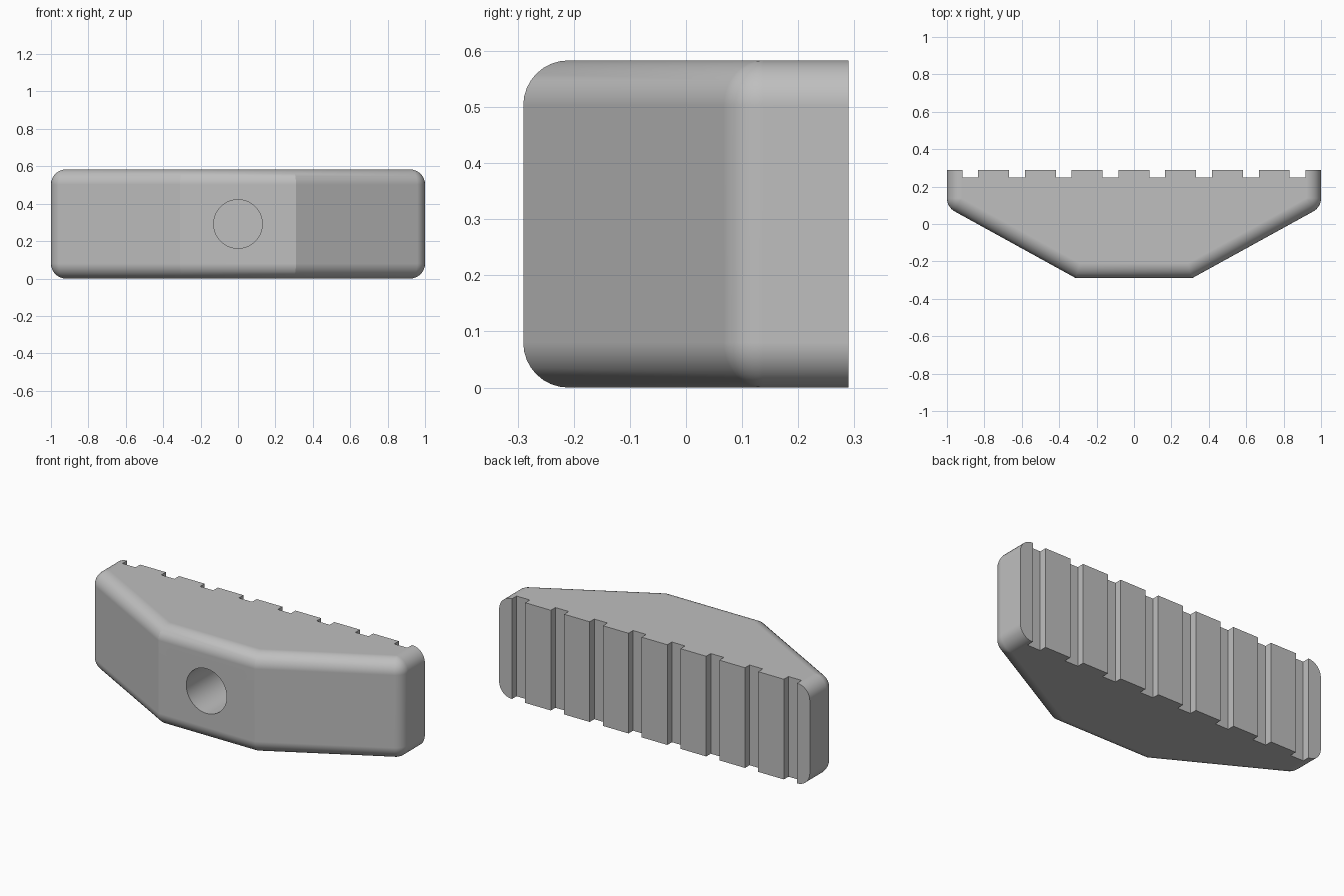
import bpy, bmesh
from math import sin, cos, pi, hypot, atan2, tan, radians
from mathutils import Vector

cube = bpy.data.objects.get("Cube")
if cube:
    bpy.data.objects.remove(cube)

HALF_Y, HEIGHT, RADIUS = 0.29, 0.583, 0.08
NOSE_X, SHOULDER_Y = 0.31, 0.09       # unrounded corners of the outline
GROOVES, PITCH, GROOVE_W, GROOVE_D = 8, 0.25, 0.085, 0.042
FIRST_GROOVE = -0.918
STEPS = 8

# Single grey plastic material
grey = bpy.data.materials.new("grey plastic")
grey.use_nodes = True
colour = (0.52, 0.52, 0.52, 1)
grey.diffuse_color = colour
grey.node_tree.nodes["Principled BSDF"].inputs["Base Color"].default_value = colour

# Direction of the sloping flank
turn = atan2(1 - NOSE_X, SHOULDER_Y + HALF_Y)


def flank(inset):
    """Right half of the outline, from the back edge to the nose."""
    centre_x = 1 - RADIUS
    centre_y = SHOULDER_Y + RADIUS * tan(turn / 2)
    pts = [(1 - inset, HALF_Y)]
    r = max(RADIUS - inset, 0.0005)
    for i in range(STEPS + 1):
        a = -turn * i / STEPS
        pts.append((centre_x + r * cos(a), centre_y + r * sin(a)))
    miter = inset * tan((pi / 2 - turn) / 2)
    pts.append((NOSE_X - miter, -HALF_Y + inset))
    return pts


def outline(inset):
    right = flank(inset)
    pts = right + [(-x, y) for x, y in reversed(right)]
    for i in range(GROOVES):
        a = FIRST_GROOVE + i * PITCH
        b = a + GROOVE_W
        pts += [(a, HALF_Y), (a, HALF_Y - GROOVE_D),
                (b, HALF_Y - GROOVE_D), (b, HALF_Y)]
    return pts


# Pad body: outlines stacked in z with a rolled edge at top and bottom
bm = bmesh.new()
arc = [i * pi / 2 / STEPS for i in range(STEPS + 1)]
levels = [(RADIUS * (1 - cos(a)), RADIUS * (1 - sin(a))) for a in arc]
levels += [(HEIGHT - z, d) for z, d in reversed(levels)]
rings = [[bm.verts.new((x, y, z)) for x, y in outline(d)] for z, d in levels]
for low, high in zip(rings, rings[1:]):
    for i in range(len(low)):
        j = (i + 1) % len(low)
        bm.faces.new((low[i], low[j], high[j], high[i]))
bm.faces.new(rings[0])
bm.faces.new(rings[-1])
bmesh.ops.recalc_face_normals(bm, faces=bm.faces)
mesh = bpy.data.meshes.new("grooved_pad")
bm.to_mesh(mesh)
bm.free()
mesh.materials.append(grey)
pad = bpy.data.objects.new("grooved_pad", mesh)
bpy.context.collection.objects.link(pad)

# Blind round hole in the nose
bpy.ops.mesh.primitive_cylinder_add(
    vertices=64, radius=0.13, depth=0.8,
    location=(0, -HALF_Y, HEIGHT / 2), rotation=(pi / 2, 0, 0))
cutter = bpy.context.object
cutter.name = "hole_cutter"
cutter.hide_render = True
cutter.data.materials.append(grey)

bpy.ops.object.select_all(action='DESELECT')
pad.select_set(True)
bpy.context.view_layer.objects.active = pad
cut = pad.modifiers.new("hole", 'BOOLEAN')
cut.operation = 'DIFFERENCE'
cut.solver = 'EXACT'
cut.object = cutter
bpy.ops.object.modifier_apply(modifier=cut.name)
bpy.data.objects.remove(cutter)

# Smooth rolled edges, crisp corners
bpy.ops.object.shade_smooth_by_angle(angle=radians(20))
weighted = pad.modifiers.new("weighted_normals", 'WEIGHTED_NORMAL')
weighted.keep_sharp = True
